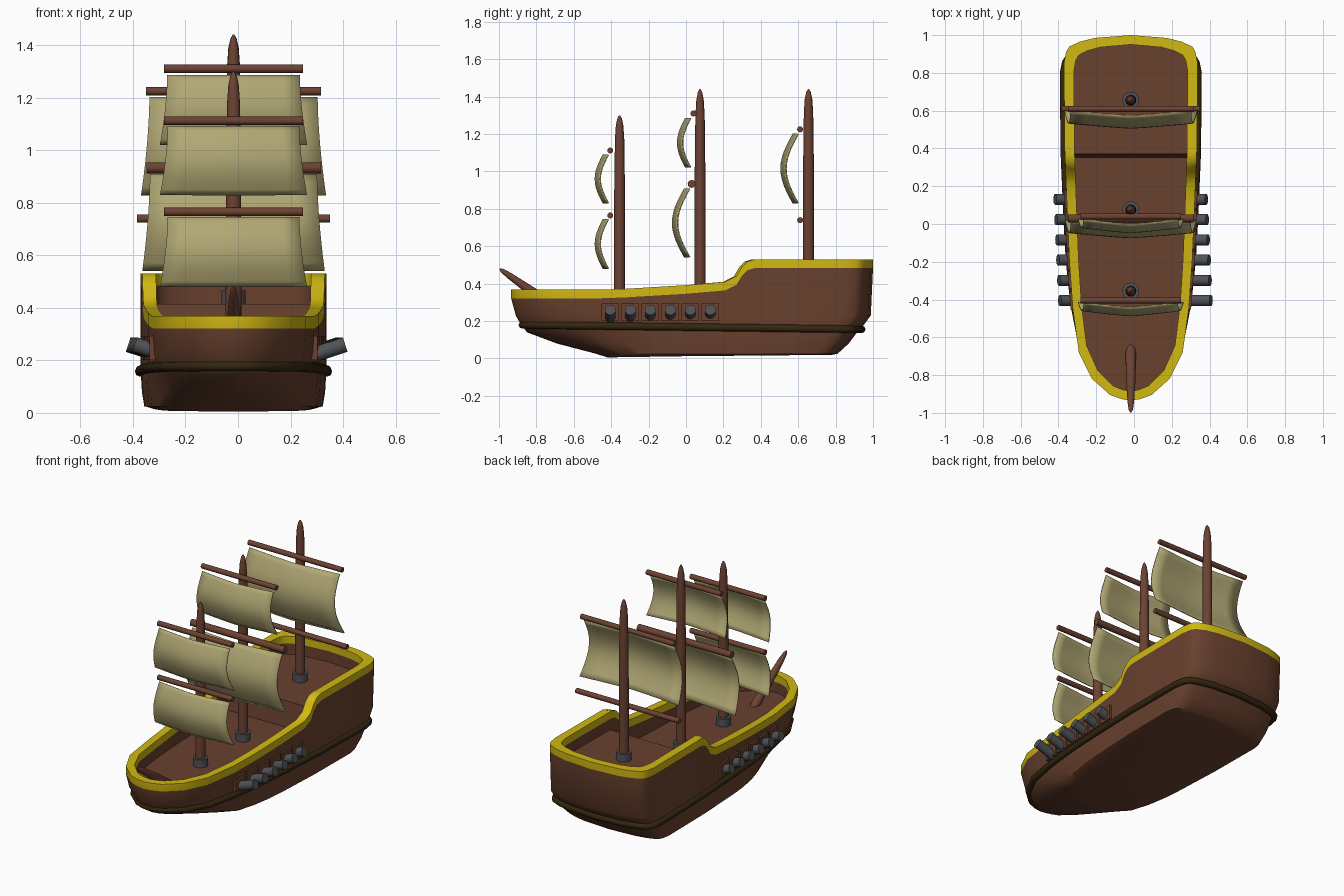
import bpy, bmesh, math
from mathutils import Vector

cube = bpy.data.objects.get("Cube")
if cube:
    bpy.data.objects.remove(cube)

CX = -0.017  # centre line of the ship


def material(name, rgb):
    m = bpy.data.materials.new(name)
    m.use_nodes = True
    m.diffuse_color = (*rgb, 1)
    m.node_tree.nodes["Principled BSDF"].inputs["Base Color"].default_value = (*rgb, 1)
    return m


WOOD = material("hull brown", (0.14, 0.052, 0.027))
SPAR = material("spar brown", (0.15, 0.055, 0.032))
GOLD = material("rail yellow", (0.64, 0.48, 0.006))
CLOTH = material("sail canvas", (0.44, 0.39, 0.175))
IRON = material("iron grey", (0.08, 0.084, 0.093))
TAR = material("dark wale", (0.034, 0.02, 0.005))


def finish(name, bm, mats, angle=35):
    bmesh.ops.recalc_face_normals(bm, faces=bm.faces)
    me = bpy.data.meshes.new(name)
    bm.to_mesh(me)
    bm.free()
    for m in mats:
        me.materials.append(m)
    ob = bpy.data.objects.new(name, me)
    bpy.context.collection.objects.link(ob)
    activate(ob)
    bpy.ops.object.shade_smooth_by_angle(angle=math.radians(angle))
    return ob


def activate(ob):
    bpy.ops.object.select_all(action='DESELECT')
    ob.select_set(True)
    bpy.context.view_layer.objects.active = ob


def table(pairs, v):
    """Linear interpolation in a list of (key, value)."""
    for (a, fa), (b, fb) in zip(pairs, pairs[1:]):
        if v <= b:
            return fa + (fb - fa) * max(0, v - a) / (b - a)
    return pairs[-1][1]


def rod(name, p0, p1, profile, mat, sides=16):
    """Round bar from p0 to p1; profile lists (fraction, radius)."""
    p0, p1 = Vector(p0), Vector(p1)
    turn = (p1 - p0).to_track_quat('Z', 'Y')
    bm = bmesh.new()
    rings = []
    for t, r in profile:
        c = p0.lerp(p1, t)
        rings.append([bm.verts.new(c + turn @ Vector((r * math.cos(a), r * math.sin(a), 0)))
                      for a in (2 * math.pi * k / sides for k in range(sides))])
    for lo, hi in zip(rings, rings[1:]):
        for k in range(sides):
            j = (k + 1) % sides
            bm.faces.new((lo[k], lo[j], hi[j], hi[k]))
    bm.faces.new(rings[0])
    bm.faces.new(rings[-1])
    return finish(name, bm, [mat])


# Hull plan: half width along the length, and the sheer of the rail
WIDTH = [(-.935, 0), (-.927, .05), (-.905, .11), (-.82, .205), (-.68, .275), (-.45, .307),
         (-.2, .325), (.1, .338), (.4, .35), (.85, .354), (.91, .343), (.94, .325),
         (.965, .27), (.985, .19), (1, 0)]
SHEER = [(-.4, .368), (0, .392), (.21, .41), (.27, .44), (.3, .49), (.33, .518), (.37, .53)]
STATIONS = sorted({y for y, _ in WIDTH} | {-.87, -.75, -.56, -.32, 0, .21, .27, .3, .33, .37, .39, .6})
N = len(STATIONS)


def rail_top(y):
    return table(SHEER, y)


def rail_foot(y):
    return rail_top(y) - .046


def deck_level(y):
    return .255 if y < .38 else .415


def outline(level, bow, stern, scale, pinch=0):
    """Closed loop of points around the hull at one level."""
    side = []
    for y in STATIONS:
        yy = y * (bow / -.935 if y < 0 else stern)
        x = table(WIDTH, y) * scale
        if y < 0:
            x *= 1 - pinch * (y / .935) ** 2
        side.append((x, yy, level(y)))
    mirrored = [(-x, y, z) for x, y, z in side[-2:0:-1]]
    return [Vector((x + CX, y, z)) for x, y, z in side + mirrored]


def flat(z):
    return lambda y: z


def keel(y):
    return .006 + .007 * (y + .9)


# Hull shell, rail and decks: one loft from the keel up and over the rail
levels = [outline(keel, -.42, .78, .87),
          outline(flat(.025), -.48, .81, .96, .08),
          outline(flat(.08), -.69, .87, .985, .3),
          outline(flat(.14), -.85, .915, .995, .22),
          outline(flat(.185), -.885, .955, 1, .12),
          outline(flat(.23), -.91, .988, 1, .05),
          outline(rail_foot, -.935, 1, 1),
          outline(rail_top, -.935, 1, 1),
          outline(rail_top, -.885, .95, .85),
          outline(rail_foot, -.885, .95, .85),
          outline(deck_level, -.885, .95, .85)]
bm = bmesh.new()
loops = [[bm.verts.new(p) for p in ring] for ring in levels]
count = len(loops[0])
for i, (lo, hi) in enumerate(zip(loops, loops[1:])):
    for k in range(count):
        j = (k + 1) % count
        bm.faces.new((lo[k], lo[j], hi[j], hi[k])).material_index = int(i in (6, 7, 8))
bm.faces.new(loops[0])
deck = loops[-1]
for k in range(N - 1):
    ring = [deck[k], deck[k + 1], deck[(count - k - 1) % count], deck[(count - k) % count]]
    bm.faces.new(list(dict.fromkeys(ring)))
finish("hull", bm, [WOOD, GOLD])

# Dark wale running round the hull
cu = bpy.data.curves.new("wale", 'CURVE')
cu.dimensions = '3D'
cu.bevel_depth = .02
cu.bevel_resolution = 2
sp = cu.splines.new('POLY')
path = outline(lambda y: .168 - .012 * y, -.875, .94, 1.005, .12)
sp.points.add(len(path) - 1)
for pt, p in zip(sp.points, path):
    pt.co = (*p, 1)
sp.use_cyclic_u = True
cu.materials.append(TAR)
wale = bpy.data.objects.new("wale", cu)
bpy.context.collection.objects.link(wale)
activate(wale)
bpy.ops.object.convert(target='MESH')

# Masts with iron collars
for name, y, top in (("fore", -.355, 1.30), ("main", .075, 1.44), ("aft", .655, 1.44)):
    foot = deck_level(y)
    rod(name + "_mast", (CX, y, foot - .02), (CX, y, top),
        [(0, .03), (.6, .029), (.88, .025), (.95, .02), (.985, .012), (1, .003)], SPAR)
    rod(name + "_collar", (CX, y, foot), (CX, y, foot + .05), [(0, .045), (1, .045)], IRON)

# Yards: name, y, z, half length, radius
for name, y, z, half, r in (("fore_upper", -.405, 1.112, .265, .016), ("fore_lower", -.405, .765, .265, .016),
                            ("main_upper", .04, 1.31, .265, .016), ("main_lower", .03, .933, .332, .021),
                            ("aft_upper", .61, 1.225, .333, .016), ("aft_lower", .61, .74, .367, .016)):
    rod(name + "_yard", (CX - half, y, z), (CX + half, y, z), [(0, r), (1, r)], SPAR, 12)


def sail(name, y0, top, bottom, w_top, w_bottom, belly):
    """Canvas bellied forward, with a soft fold down the middle."""
    bm = bmesh.new()
    rows, cols = 12, 8
    grid = []
    for r in range(rows + 1):
        t = r / rows
        half = w_top + (w_bottom - w_top) * t ** 1.7
        row = []
        for c in range(cols + 1):
            s = 2 * c / cols - 1
            y = y0 - belly * math.sin(math.pi * t) - .027 * (1 - abs(s) ** 1.2)
            row.append(bm.verts.new((CX + s * half, y, top + (bottom - top) * t)))
        grid.append(row)
    for a, b in zip(grid, grid[1:]):
        for c in range(cols):
            bm.faces.new((a[c], a[c + 1], b[c + 1], b[c]))
    ob = finish(name, bm, [CLOTH])
    thick = ob.modifiers.new("thickness", 'SOLIDIFY')
    thick.thickness = .007
    thick.offset = 0


sail("fore_upper_sail", -.415, 1.09, .83, .25, .28, .043)
sail("fore_lower_sail", -.415, .745, .48, .25, .28, .043)
sail("main_upper_sail", .025, 1.285, 1.022, .252, .28, .043)
sail("main_lower_sail", .02, .908, .542, .318, .347, .065)
sail("aft_sail", .6, 1.2, .83, .32, .352, .065)

# Bowsprit
rod("bowsprit", (CX, -.65, .235), (CX, -.997, .48),
    [(0, .022), (.1, .028), (.5, .025), (.85, .017), (.96, .011), (1, .003)], SPAR)

# Gun ports and cannons down both sides
for side, label in ((-1, "right"), (1, "left")):
    for k in range(6):
        y = -.405 + .107 * k
        hull_x = CX + side * table(WIDTH, y)
        reach = .393 + .025 * k / 5 if side < 0 else .408 - .025 * k / 5
        tip = side * reach
        rod(f"{label}_cannon_{k + 1}", (tip - side * .16, y, .208), (tip, y, .26),
            [(0, .029), (1, .029)], IRON)
        bm = bmesh.new()
        bmesh.ops.create_cube(bm, size=1)
        bmesh.ops.scale(bm, vec=(.024, .094, .092), verts=bm.verts)
        plate = finish(f"{label}_gun_port_{k + 1}", bm, [WOOD])
        plate.location = (hull_x, y, .247)
        plate.rotation_euler.z = -side * .065
